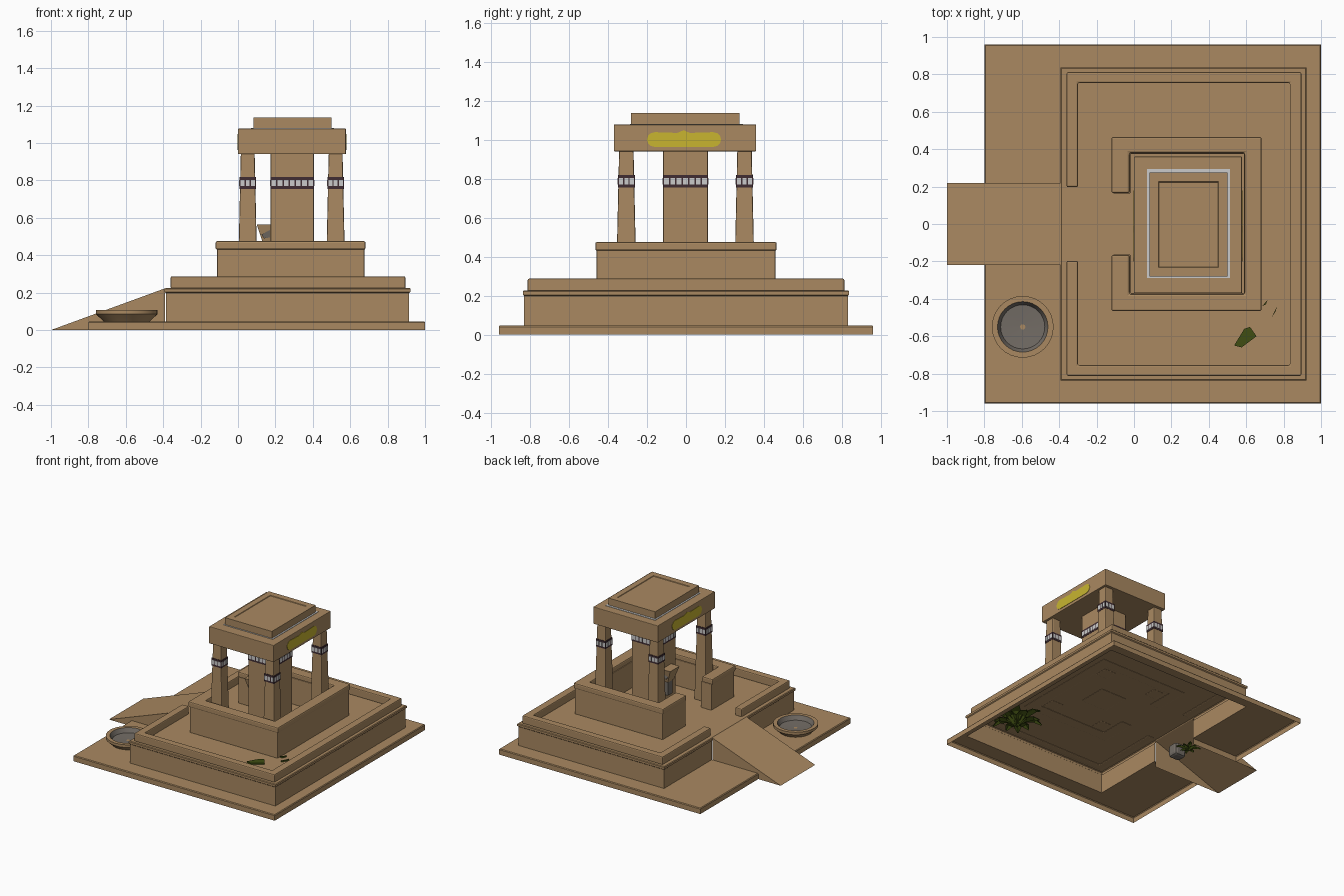
import bpy, bmesh, math
from mathutils import Vector, Matrix

if "Cube" in bpy.data.objects:
    bpy.data.objects.remove(bpy.data.objects["Cube"])


def mat(name, r, g, b):
    m = bpy.data.materials.new(name)
    m.diffuse_color = (r, g, b, 1)
    m.use_nodes = True
    m.node_tree.nodes["Principled BSDF"].inputs["Base Color"].default_value = m.diffuse_color
    return m


TAN = mat("sandstone", 0.40, 0.25, 0.12)
YELLOW = mat("yellow_paint", 0.58, 0.46, 0.03)
WHITE = mat("pale_grey", 0.60, 0.60, 0.60)
PURPLE = mat("dark_purple", 0.05, 0.025, 0.032)
GREEN = mat("leaf_green", 0.05, 0.075, 0.006)
GREY = mat("stone_grey", 0.17, 0.15, 0.13)


def finish(name, bm, mats, bevel=0.0, recalc=True):
    if recalc:
        bmesh.ops.recalc_face_normals(bm, faces=bm.faces)
    me = bpy.data.meshes.new(name)
    bm.to_mesh(me)
    bm.free()
    for m in mats:
        me.materials.append(m)
    ob = bpy.data.objects.new(name, me)
    bpy.context.collection.objects.link(ob)
    if bevel:
        mod = ob.modifiers.new("soft_edges", "BEVEL")
        mod.width = bevel
        mod.segments = 2
        mod.limit_method = "ANGLE"
    return ob


def loft(bm, rings, bottom=True):
    """Stack rectangles (x0, x1, y0, y1, z) and join them."""
    loops = [[bm.verts.new((x, y, z)) for x, y in ((a, c), (b, c), (b, d), (a, d))]
             for a, b, c, d, z in rings]
    for p, q in zip(loops, loops[1:]):
        for i in range(4):
            j = (i + 1) % 4
            bm.faces.new((p[i], p[j], q[j], q[i]))
    bm.faces.new(loops[-1])
    if bottom:
        bm.faces.new(loops[0][::-1])


def box(name, x0, x1, y0, y1, z0, z1, m, bevel=0.0):
    bm = bmesh.new()
    loft(bm, [(x0, x1, y0, y1, z0), (x0, x1, y0, y1, z1)])
    return finish(name, bm, [m], bevel)


def prism(name, pts, offset, m, bevel=0.0):
    """Extrude a flat outline by an offset vector."""
    bm = bmesh.new()
    f = bm.faces.new([bm.verts.new(p) for p in pts])
    ext = bmesh.ops.extrude_face_region(bm, geom=[f], use_keep_orig=True)
    bmesh.ops.translate(bm, vec=Vector(offset),
                        verts=[v for v in ext["geom"] if isinstance(v, bmesh.types.BMVert)])
    return finish(name, bm, [m], bevel)


def c_wall(name, x0, x1, y0, y1, xi0, xi1, yi0, yi1, gap, z0, z1, bevel):
    """Enclosing wall with an entrance gap on the -x side."""
    pts = [(x0, gap), (x0, y1), (x1, y1), (x1, y0), (x0, y0), (x0, -gap),
           (xi0, -gap), (xi0, yi0), (xi1, yi0), (xi1, yi1), (xi0, yi1), (xi0, gap)]
    return prism(name, [(x, y, z0) for x, y in pts], (0, 0, z1 - z0), TAN, bevel)


# base slab and terrace: one hollow shell, open below and under the ramp
bm = bmesh.new()
loft(bm, [(-0.80, 1.0, -0.96, 0.96, 0), (-0.80, 1.0, -0.96, 0.96, 0.04),
          (-0.795, 0.995, -0.955, 0.955, 0.046),
          (-0.385, 0.915, -0.83, 0.83, 0.046), (-0.385, 0.915, -0.83, 0.83, 0.198),
          (-0.392, 0.922, -0.837, 0.837, 0.204), (-0.392, 0.922, -0.837, 0.837, 0.22),
          (-0.387, 0.917, -0.832, 0.832, 0.225)], bottom=False)
for y in (-0.22, 0.22):
    bmesh.ops.bisect_plane(bm, geom=bm.verts[:] + bm.edges[:] + bm.faces[:],
                           plane_co=(0, y, 0), plane_no=(0, 1, 0))
cut = []
for f in bm.faces:
    c = f.calc_center_median()
    if abs(c.y) < 0.215 and c.x < -0.37 and c.z < 0.215:
        cut.append(f)
bmesh.ops.delete(bm, geom=cut, context="FACES")
finish("base_and_terrace", bm, [TAN])

# ramp with sides, open below
bm = bmesh.new()
s = [[bm.verts.new((x, y, z)) for x, z in ((-1, 0), (-0.39, 0.223), (-0.39, 0))]
     for y in (-0.22, 0.22)]
bm.faces.new(s[0])
bm.faces.new(s[1][::-1])
bm.faces.new((s[0][0], s[0][1], s[1][1], s[1][0]))
finish("ramp", bm, [TAN])

# low terrace parapet and taller inner wall with lip
c_wall("terrace_parapet", -0.36, 0.895, -0.812, 0.812, -0.30, 0.833, -0.755, 0.755,
       0.197, 0.22, 0.287, 0.008)
c_wall("inner_wall", -0.112, 0.675, -0.458, 0.458, -0.02, 0.588, -0.37, 0.375,
       0.163, 0.222, 0.435, 0.004)
c_wall("inner_wall_lip", -0.12, 0.682, -0.465, 0.465, -0.025, 0.592, -0.375, 0.38,
       0.165, 0.43, 0.475, 0.009)


# painted band with pale blocks round a square shaft
def band(name, cx, cy, hx, hy, n):
    bm = bmesh.new()
    e = 0.002
    loft(bm, [(cx - hx - e, cx + hx + e, cy - hy - e, cy + hy + e, z) for z in (0.755, 0.817)])
    finish(name + "_band", bm, [PURPLE])
    bm = bmesh.new()
    t = 0.004
    for i in range(n):
        for sgn in (-1, 1):
            u, w = (i + 0.5) / n * 2 - 1, 0.76 / n
            a, b = cx + (u - w) * hx, cx + (u + w) * hx
            y = cy + sgn * (hy + 0.002)
            loft(bm, [(a, b, y - t / 2, y + t / 2, z) for z in (0.769, 0.803)])
            a, b = cy + (u - w) * hy, cy + (u + w) * hy
            x = cx + sgn * (hx + 0.002)
            loft(bm, [(x - t / 2, x + t / 2, a, b, z) for z in (0.769, 0.803)])
    finish(name + "_band_blocks", bm, [WHITE])


# central pillar and four tapered columns
box("central_pillar", 0.175, 0.405, -0.117, 0.112, 0.222, 0.945, TAN, 0.004)
band("central_pillar", 0.29, -0.0025, 0.115, 0.1145, 7)
for i, (cx, cy) in enumerate([(0.052, -0.306), (0.052, 0.300), (0.522, -0.306), (0.522, 0.300)]):
    bm = bmesh.new()
    loft(bm, [(cx - h, cx + h, cy - h, cy + h, z) for h, z in ((0.053, 0.222), (0.037, 0.945))])
    finish(f"column_{i + 1}", bm, [TAN], 0.006)
    band(f"column_{i + 1}", cx, cy, 0.0415, 0.0415, 3)

# roof, pale trim and cap with shallow inset panel
box("roof", 0.0, 0.577, -0.37, 0.36, 0.94, 1.077, TAN, 0.004)
box("roof_trim", 0.07, 0.513, -0.288, 0.293, 1.074, 1.080, WHITE)
bm = bmesh.new()
loft(bm, [(0.083, 0.50, -0.282, 0.275, 1.075), (0.083, 0.50, -0.282, 0.275, 1.136),
          (0.13, 0.453, -0.232, 0.226, 1.136), (0.133, 0.45, -0.229, 0.223, 1.132)])
finish("roof_cap", bm, [TAN])

# yellow painted patches on both short sides of the roof
for side, x, d in (("right", 0.574, 0.006), ("left", 0.003, -0.006)):
    pts = []
    for cy, a0 in ((0.14, -90), (-0.16, 90)):
        pts += [(x, cy + 0.04 * math.cos(math.radians(a0 + k * 30)),
                 1.0 + 0.038 * math.sin(math.radians(a0 + k * 30))) for k in range(7)]
        if a0 == -90:
            pts += [(x, 0.02, 1.034), (x, -0.012, 1.048), (x, -0.045, 1.034)]
    prism(f"roof_patch_{side}", pts, (d, 0, 0), YELLOW)

# bracket on the entrance face of the pillar
bm = bmesh.new()
loft(bm, [(0.135, 0.178, -0.04, 0.04, 0.46), (0.10, 0.178, -0.06, 0.06, 0.565)])
finish("bracket", bm, [TAN])
box("bracket_post", 0.14, 0.178, -0.03, 0.03, 0.35, 0.465, GREY)
prism("bracket_inlay", [(0.125, -0.055, 0.51), (0.17, -0.055, 0.535),
                        (0.17, -0.05, 0.495), (0.14, -0.05, 0.49)], (0, 0.11, 0), GREY).location.y = -0.004

# round bowl, turned, with grey inside
bm = bmesh.new()
prof = [(0.0, 0.047), (0.125, 0.047), (0.14, 0.062), (0.165, 0.085), (0.165, 0.106),
        (0.135, 0.106), (0.118, 0.072), (0.014, 0.066), (0.0, 0.066)]
vs = [bm.verts.new((r, 0, z)) for r, z in prof]
es = [bm.edges.new(p) for p in zip(vs, vs[1:])]
bmesh.ops.spin(bm, geom=vs + es, cent=(0, 0, 0), axis=(0, 0, 1), angle=math.tau, steps=32)
bmesh.ops.remove_doubles(bm, verts=bm.verts, dist=0.0005)
bmesh.ops.recalc_face_normals(bm, faces=bm.faces)
for f in bm.faces:
    c = f.calc_center_median()
    r = math.hypot(c.x, c.y)
    f.material_index = int(0.012 < r < 0.13 and c.z > 0.064)
    f.smooth = True
ob = finish("bowl", bm, [TAN, GREY])
ob.location = (-0.595, -0.55, 0)
bpy.context.view_layer.objects.active = ob
ob.select_set(True)
bpy.ops.object.shade_smooth_by_angle(angle=math.radians(35))


# plants: arching folded leaves around a centre
def plant(name, x, y, z, length, rise, n):
    bm = bmesh.new()
    for k in range(n):
        rot = Matrix.Rotation(math.tau * k / n + 0.3, 3, "Z")
        ln = length * (1 if k % 2 else 0.8)
        rows = []
        for t, w in ((0, 0.015), (0.4, 0.035), (0.75, 0.028), (1, 0.003)):
            h = rise * math.sin(t * 2.4) * (1 if k % 2 else 0.75)
            rows.append([bm.verts.new(rot @ Vector((ln * t, s * w * length / 0.2,
                                                    h - abs(s) * 0.01))) for s in (-1, 0, 1)])
        for p, q in zip(rows, rows[1:]):
            for i in range(2):
                bm.faces.new((p[i], q[i], q[i + 1], p[i + 1]))
    finish(name, bm, [GREEN], recalc=False).location = (x, y, z)


plant("plant_under_terrace", 0.68, -0.54, 0.10, 0.21, 0.09, 12)
plant("plant_under_ramp", -0.50, 0.03, 0.08, 0.09, 0.03, 8)
box("stone_under_ramp", -0.53, -0.43, -0.12, -0.03, 0.05, 0.15, GREY, 0.02)

# leaf tips that rise through the terrace floor
for i, pts in enumerate([[(0.535, -0.65), (0.575, -0.66), (0.655, -0.60), (0.62, -0.55), (0.59, -0.56)],
                         [(0.685, -0.44), (0.705, -0.43), (0.715, -0.405)],
                         [(0.735, -0.50), (0.755, -0.47), (0.765, -0.44)]]):
    prism(f"leaf_tip_{i + 1}", [(px, py, 0.226) for px, py in pts], (0, 0, 0.012), GREEN)
